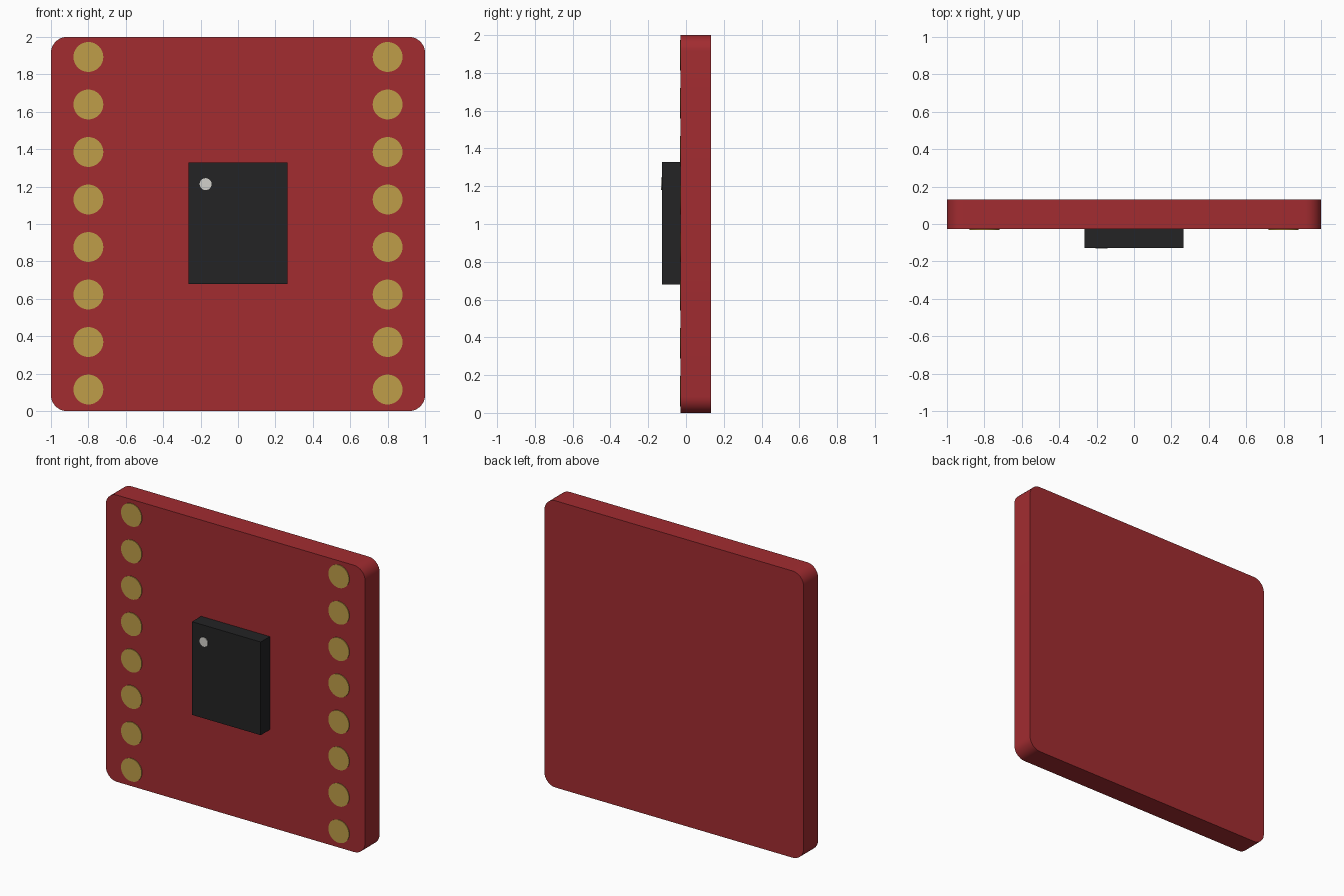
import bpy, bmesh, math

if "Cube" in bpy.data.objects:
    bpy.data.objects.remove(bpy.data.objects["Cube"])

def material(name, rgb):
    m = bpy.data.materials.new(name)
    m.diffuse_color = (*rgb, 1)
    m.use_nodes = True
    m.node_tree.nodes["Principled BSDF"].inputs["Base Color"].default_value = m.diffuse_color
    return m

RED = material("board red", (0.36, 0.025, 0.03))
GOLD = material("pad gold", (0.52, 0.34, 0.065))
BLACK = material("chip black", (0.017, 0.017, 0.018))
WHITE = material("marker white", (0.65, 0.64, 0.6))

def box(name, size, loc, mat):
    bpy.ops.mesh.primitive_cube_add(size=1, location=loc)
    o = bpy.context.object
    o.name = name
    o.scale = size
    bpy.ops.object.transform_apply(location=False, rotation=False, scale=True)
    o.data.materials.append(mat)
    return o

def disc(name, r, x, z, y0, y1, mat, sides=32):
    bpy.ops.mesh.primitive_cylinder_add(vertices=sides, radius=r, depth=y1 - y0,
        location=(x, (y0 + y1) / 2, z), rotation=(math.pi / 2, 0, 0))
    o = bpy.context.object
    o.name = name
    o.data.materials.append(mat)
    bpy.ops.object.shade_smooth_by_angle()
    return o

# circuit board, its four corner edges rounded
board = box("board", (2, 0.16, 2), (0, 0.052, 1), RED)
bm = bmesh.new()
bm.from_mesh(board.data)
corners = [e for e in bm.edges if abs(e.verts[0].co.y - e.verts[1].co.y) > 0.1]
bmesh.ops.bevel(bm, geom=corners, offset=0.085, segments=8, profile=0.5, affect='EDGES')
bm.to_mesh(board.data)
bm.free()
bpy.ops.object.shade_smooth_by_angle()

# chip and its pin-one marker
box("chip", (0.53, 0.1, 0.65), (0, -0.078, 1.004), BLACK)
disc("pin_one_marker", 0.032, -0.173, 1.213, -0.132, -0.12, WHITE)

# two columns of eight solder pads
for side, x in (("left", -0.8), ("right", 0.8)):
    for i in range(8):
        disc(f"{side}_pad_{i + 1}", 0.08, x, 0.115 + i * 0.254, -0.033, -0.02, GOLD)
